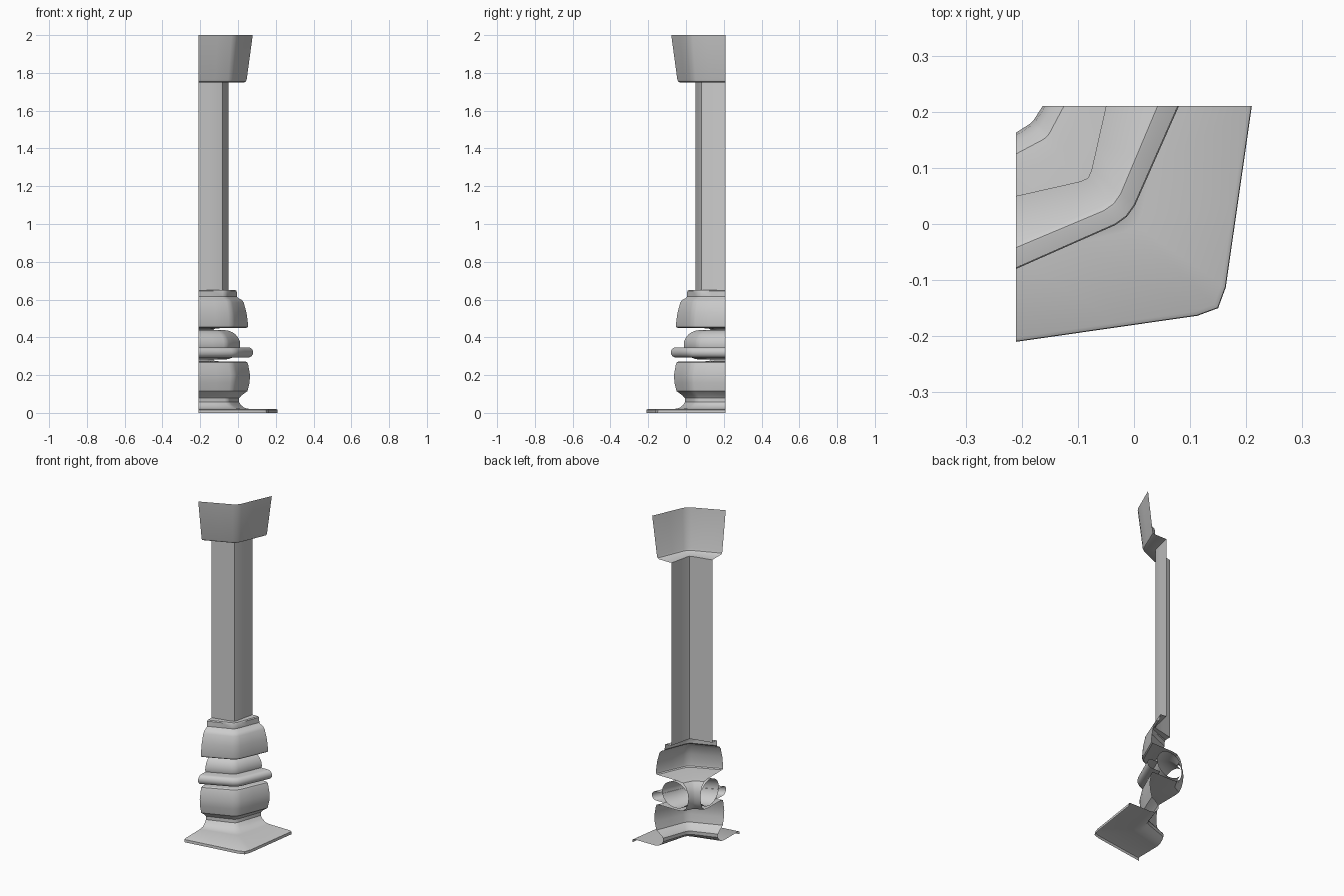
import bpy, bmesh
from math import sin, cos, radians

AX, AY = -0.21, 0.21   # column axis; only the front-right quarter exists


def section(r, k):
    """Quarter outline at mid-side radius r, softened corner at k*r."""
    c = k * 1.02
    p = [(0, 1), (0.5 * c, 0.5 + 0.5 * c), (0.88 * c, 0.12 + 0.88 * c)]
    pts = p + [(k, k)] + [(b, a) for a, b in reversed(p)]
    return [(AX + r * a, AY - r * b) for a, b in pts]


def sweep(name, profile):
    """Skin a (radius, z, corner factor) profile, listed top to bottom."""
    bm = bmesh.new()
    rows = [[bm.verts.new((x, y, z)) for x, y in section(r, k)] for r, z, k in profile]
    for a, b in zip(rows, rows[1:]):
        for j in range(len(a) - 1):
            bm.faces.new((a[j], b[j], b[j + 1], a[j + 1]))
    me = bpy.data.meshes.new(name)
    bm.to_mesh(me)
    bm.free()
    ob = bpy.data.objects.new(name, me)
    bpy.context.collection.objects.link(ob)
    bpy.ops.object.select_all(action='DESELECT')
    ob.select_set(True)
    bpy.context.view_layer.objects.active = ob
    bpy.ops.object.shade_smooth_by_angle(angle=radians(35))
    return ob


def arc(r, z, rr, rz, a0, a1, n, k):
    """Elliptical arc of profile points, angles in degrees."""
    angs = [radians(a0 + (a1 - a0) * i / n) for i in range(n + 1)]
    return [(r + rr * cos(t), z + rz * sin(t), k) for t in angs]


# flared capital, open at the top, with its underside
sweep("capital", [(0.288, 2.0, 0.68), (0.256, 1.765, 0.69), (0.252, 1.755, 0.69),
                  (0.243, 1.75, 0.69), (0.16, 1.75, 0.8)])

# straight shaft
sweep("shaft", [(0.16, 1.75, 0.8), (0.16, 0.65, 0.8)])

# stepped collar and cup
sweep("collar_cup", [(0.16, 0.65, 0.8), (0.197, 0.65, 0.72), (0.203, 0.645, 0.71),
                     (0.205, 0.615, 0.7), (0.212, 0.607, 0.7), (0.228, 0.6, 0.7),
                     (0.24, 0.585, 0.7), (0.255, 0.53, 0.69), (0.264, 0.465, 0.68),
                     (0.262, 0.455, 0.68), (0.255, 0.45, 0.68)])

# throat: cup underside pinching in, then opening onto the lower body
sweep("throat", [(0.255, 0.45, 0.68), (0.12, 0.449, 0.66), (0.085, 0.445, 0.64),
                 (0.065, 0.425, 0.62), (0.052, 0.395, 0.6), (0.047, 0.36, 0.6),
                 (0.052, 0.325, 0.6), (0.065, 0.295, 0.62), (0.085, 0.276, 0.64),
                 (0.12, 0.272, 0.66), (0.25, 0.272, 0.68)])

# hollow bulb and the ring around it
sweep("bulb", arc(0.136, 0.36, 0.086, 0.078, 145, -145, 20, 0.68))
sweep("ring", [(0.218, 0.347, 0.68)] + arc(0.264, 0.32, 0.026, 0.027, 90, -90, 8, 0.68)
      + [(0.205, 0.293, 0.68)])

# lower body, waist and spreading foot plate
sweep("foot", [(0.25, 0.272, 0.68), (0.259, 0.268, 0.68), (0.263, 0.26, 0.68),
               (0.274, 0.2, 0.69), (0.271, 0.16, 0.69), (0.26, 0.115, 0.7),
               (0.228, 0.092, 0.71), (0.216, 0.078, 0.72), (0.215, 0.058, 0.73),
               (0.225, 0.042, 0.75), (0.245, 0.026, 0.77), (0.27, 0.021, 0.79),
               (0.412, 0.02, 0.857), (0.419, 0.016, 0.857), (0.42, 0.0, 0.857)])
